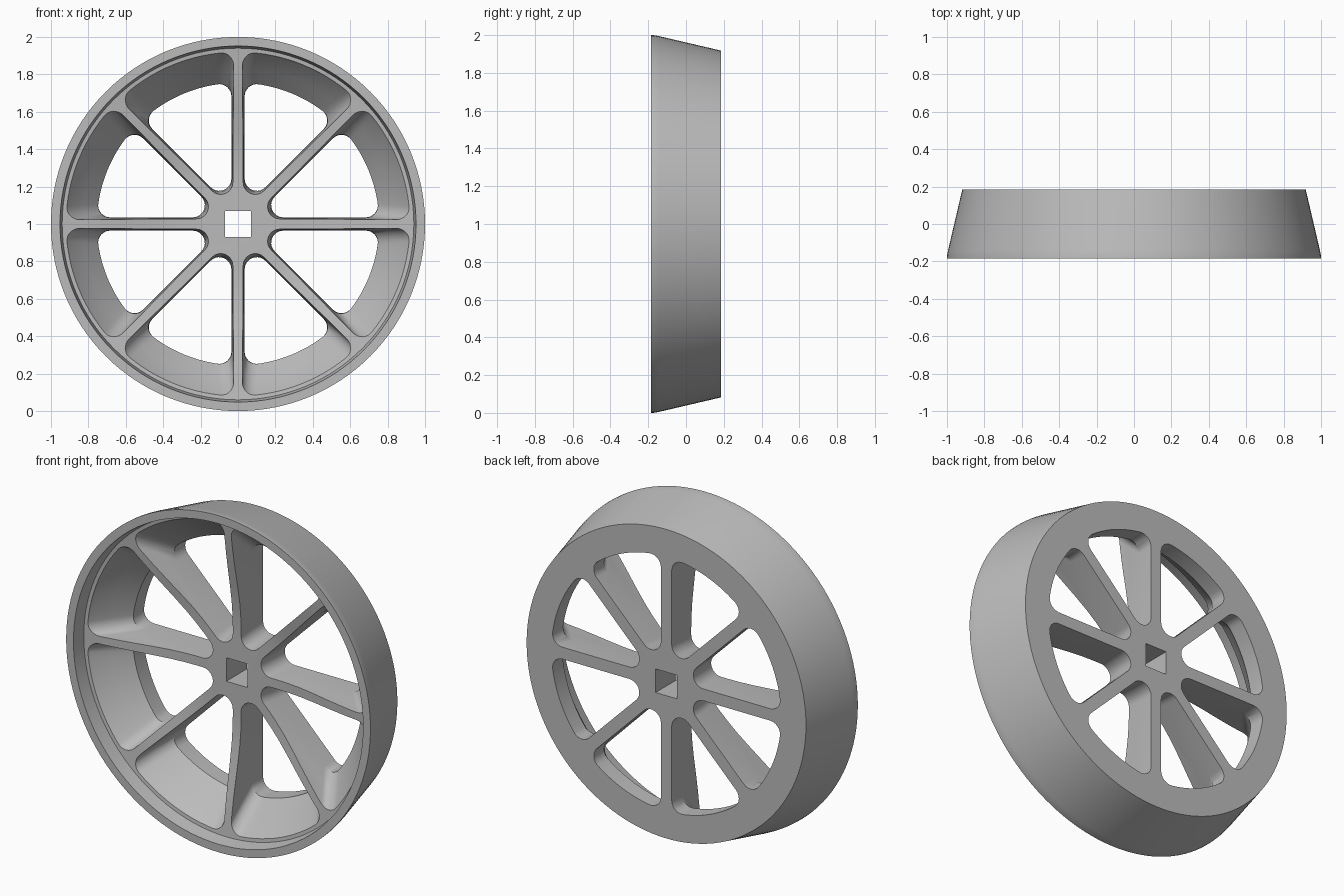
import bpy, bmesh
from math import sin, cos, asin, pi, radians

default = bpy.data.objects.get("Cube")
if default:
    bpy.data.objects.remove(default)

HALF = radians(22.5)     # half the angle between spokes
DEPTH = 0.185            # half the wheel width
CENTRE_Z = 1.0

grey = bpy.data.materials.new("plain grey")
grey.use_nodes = True
colour = (0.5, 0.5, 0.5, 1)
grey.diffuse_color = colour
grey.node_tree.nodes["Principled BSDF"].inputs["Base Color"].default_value = colour


def make_object(name, bm):
    bmesh.ops.recalc_face_normals(bm, faces=bm.faces[:])
    mesh = bpy.data.meshes.new(name)
    bm.to_mesh(mesh)
    bm.free()
    mesh.materials.append(grey)
    obj = bpy.data.objects.new(name, mesh)
    bpy.context.collection.objects.link(obj)
    return obj


def loft(bm, sections):
    """Closed solid through sections of equal point count."""
    rings = [[bm.verts.new(p) for p in s] for s in sections]
    for a, b in zip(rings, rings[1:]):
        n = len(a)
        for i in range(n):
            j = (i + 1) % n
            bm.faces.new((a[i], a[j], b[j], b[i]))
    bm.faces.new(rings[0])
    bm.faces.new(rings[-1])


def ring(radius, y, steps=128):
    return [(radius * cos(2 * pi * i / steps), y, CENTRE_Z + radius * sin(2 * pi * i / steps))
            for i in range(steps)]


def arc(cx, cz, radius, start, end, steps):
    return [(cx + radius * cos(t), cz + radius * sin(t))
            for t in (start + (end - start) * i / steps for i in range(steps + 1))]


def pocket_section(y, spoke_half, outer, turn, fillet=0.065):
    """Rounded sector between two spokes."""
    hub = (spoke_half + fillet) / sin(HALF)
    reach = outer - fillet
    a = HALF - asin((spoke_half + fillet) / reach)
    side = pi / 2 + HALF
    pts = arc(hub, 0, fillet, side, 2 * pi - side, 10)
    pts += arc(reach * cos(a), -reach * sin(a), fillet, -side, -a, 8)
    pts += arc(0, 0, outer, -a, a, 12)[1:-1]
    pts += arc(reach * cos(a), reach * sin(a), fillet, a, side, 8)
    return [(x * cos(turn) - z * sin(turn), y, CENTRE_Z + x * sin(turn) + z * cos(turn))
            for x, z in pts]


# Wheel body: tapered tread, front lip, dished front running down to the hub
profile = [(0.918, DEPTH), (0.994, -0.14), (0.999, -0.165), (1.0, -DEPTH),
           (0.952, -DEPTH), (0.947, -0.15), (0.94, -0.105), (0.90, -0.1),
           (0.82, -0.092), (0.74, -0.08), (0.64, -0.062), (0.52, -0.038),
           (0.42, -0.021), (0.34, -0.013), (0.27, -0.01)]
bm = bmesh.new()
loft(bm, [ring(r, y) for r, y in profile])
wheel = make_object("spoked_wheel", bm)

# Cutter: eight drafted pockets and the square axle hole
levels = [(0.25, 0.037, 0.755), (0.085, 0.033, 0.755), (0.0, 0.028, 0.832),
          (-0.09, 0.023, 0.912), (-0.13, 0.021, 0.936), (-0.25, 0.02, 0.942)]
bm = bmesh.new()
for k in range(8):
    loft(bm, [pocket_section(y, w, r, HALF * (2 * k + 1)) for y, w, r in levels])
S = 0.07
loft(bm, [[(sx * S, y, CENTRE_Z + sz * S) for sx, sz in ((-1, -1), (1, -1), (1, 1), (-1, 1))]
          for y in (-0.3, 0.3)])
cutter = make_object("pocket_cutter", bm)
cutter.hide_render = True

cut = wheel.modifiers.new("pockets", "BOOLEAN")
cut.operation = "DIFFERENCE"
cut.solver = "EXACT"
cut.object = cutter

bpy.ops.object.select_all(action="DESELECT")
wheel.select_set(True)
bpy.context.view_layer.objects.active = wheel
bpy.ops.object.modifier_apply(modifier=cut.name)
bpy.data.objects.remove(cutter)
bpy.ops.object.shade_smooth_by_angle(angle=radians(30))
